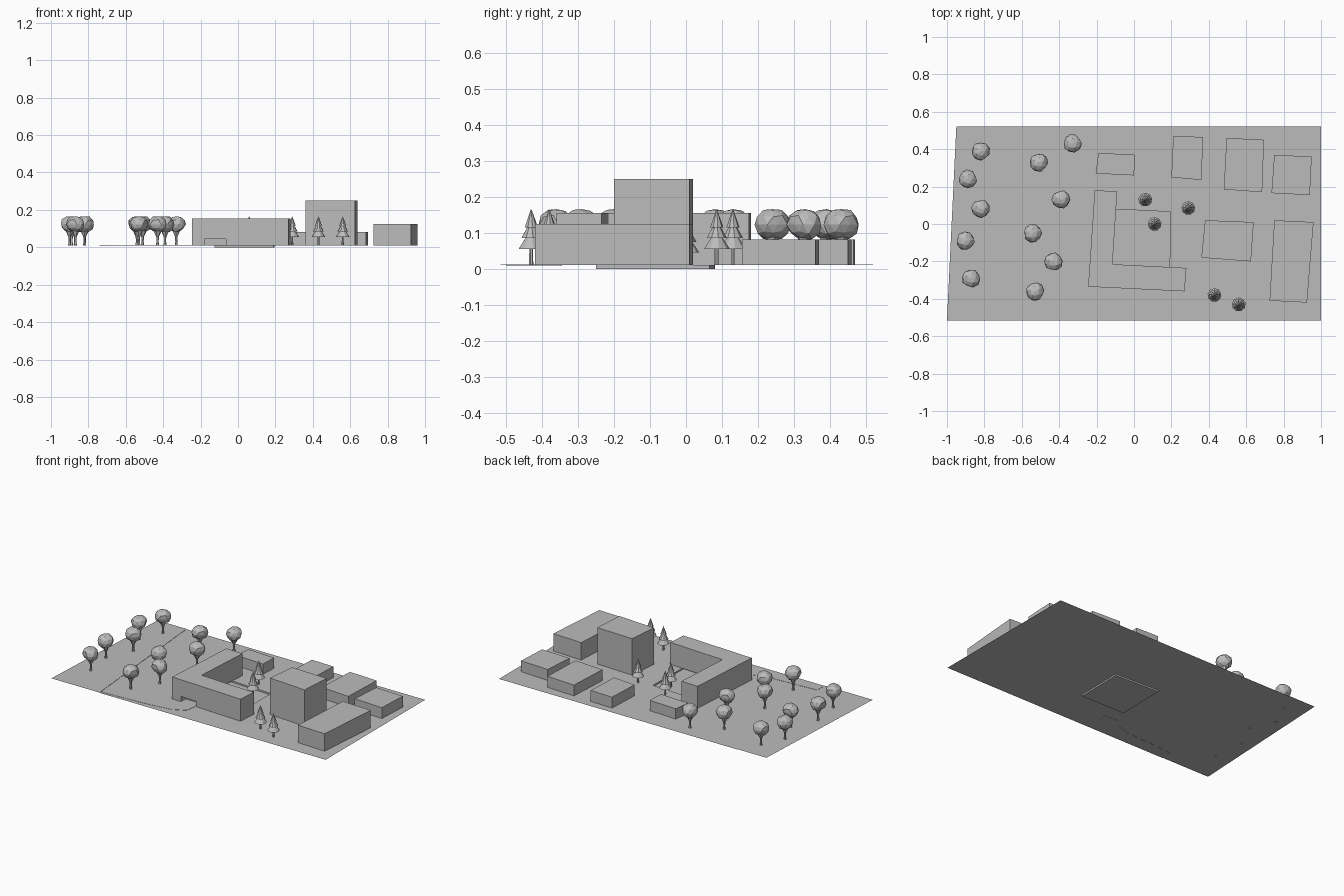
import bpy, bmesh, random
from math import pi, cos, sin
from mathutils import Vector

if "Cube" in bpy.data.objects:
    bpy.data.objects.remove(bpy.data.objects["Cube"])

random.seed(4)
GROUND = 0.01

grey = bpy.data.materials.new("plain grey")
grey.use_nodes = True
grey.diffuse_color = (0.5, 0.5, 0.5, 1)
grey.node_tree.nodes["Principled BSDF"].inputs["Base Color"].default_value = (0.5, 0.5, 0.5, 1)


def add_object(name, mesh, location=(0, 0, 0), turn=0):
    ob = bpy.data.objects.new(name, mesh)
    ob.location = location
    ob.rotation_euler.z = turn
    bpy.context.collection.objects.link(ob)
    return ob


def finish(name, bm, recalc=True):
    if recalc:
        bmesh.ops.recalc_face_normals(bm, faces=bm.faces)
    mesh = bpy.data.meshes.new(name)
    bm.to_mesh(mesh)
    bm.free()
    mesh.materials.append(grey)
    return mesh


def prism(name, outline, bottom, top):
    """Vertical block over a closed outline."""
    bm = bmesh.new()
    face = bm.faces.new([bm.verts.new((x, y, bottom)) for x, y in outline])
    walls = bmesh.ops.extrude_face_region(bm, geom=[face], use_keep_orig=True)
    for v in walls["geom"]:
        if isinstance(v, bmesh.types.BMVert):
            v.co.z = top
    return add_object(name, finish(name, bm))


def lathe(bm, profile, sides):
    """Revolve (radius, height) points, leaving no caps."""
    rings = [[bm.verts.new((r * cos(2 * pi * i / sides), r * sin(2 * pi * i / sides), z))
              for i in range(sides)] for r, z in profile]
    for a, b in zip(rings, rings[1:]):
        for i in range(sides):
            j = (i + 1) % sides
            bm.faces.new((a[i], a[j], b[j], b[i]))


# Ground east of the path, with a sunken courtyard
bm = bmesh.new()
outer = [(-.65, -.515), (1, -.515), (1, .52), (-.74, .52)]
court = [(-.125, -.245), (.19, -.25), (.195, .065), (-.12, .08)]
loops = [[bm.verts.new((x, y, z)) for x, y in pts]
         for pts, z in ((outer, GROUND), (court, GROUND), (court, 0))]
for a, b in zip(loops, loops[1:]):
    for i in range(4):
        j = (i + 1) % 4
        bm.faces.new((a[i], a[j], b[j], b[i]))
bm.faces.new(loops[2])
add_object("town_ground", finish("town_ground", bm, False))

# Park ground, a tiny step higher, with the step wall
bm = bmesh.new()
park = [bm.verts.new((x, y, GROUND + .002)) for x, y in
        [(-1, -.515), (-.65, -.515), (-.74, .52), (-.95, .52)]]
bm.faces.new(park)
foot = [bm.verts.new((v.co.x, v.co.y, GROUND)) for v in park[1:3]]
bm.faces.new((park[1], foot[0], foot[1], park[2]))
add_object("park_ground", finish("park_ground", bm, False))

# Driveway leading to the garage
prism("driveway", [(-.65, -.5), (-.3, -.48), (-.16, -.46), (-.08, -.42), (-.07, -.35),
                   (-.17, -.345), (-.2, -.39), (-.3, -.42), (-.65, -.44)], .009, .0115)

# Buildings: outline and roof height
buildings = {
    "corner_block": ([(-.245, -.335), (.27, -.36), (.28, -.235), (-.115, -.215),
                      (-.09, .175), (-.21, .18)], .155),
    "tower": ([(.36, -.18), (.625, -.2), (.64, .01), (.38, .02)], .25),
    "east_hall": ([(.725, -.41), (.925, -.42), (.96, .01), (.75, .02)], .125),
    "north_east_house": ([(.735, .165), (.94, .155), (.95, .36), (.75, .37)], .082),
    "north_house": ([(.48, .185), (.685, .17), (.695, .45), (.495, .46)], .082),
    "narrow_house": ([(.2, .25), (.36, .235), (.37, .465), (.21, .47)], .082),
    "small_house": ([(-.205, .27), (0, .26), (.005, .37), (-.19, .38)], .078),
}
blocks = {n: prism(n, pts, GROUND, top) for n, (pts, top) in buildings.items()}

# Garage opening cut into the corner block
cutter = prism("garage_cutter", [(-.18, -.4), (-.065, -.4), (-.065, -.29), (-.18, -.29)], 0, .045)
cutter.hide_render = True
cutter.hide_viewport = True
cut = blocks["corner_block"].modifiers.new("garage", "BOOLEAN")
cut.operation = "DIFFERENCE"
cut.object = cutter

# Leafy tree: flared trunk and faceted crown
bm = bmesh.new()
lathe(bm, [(.009, 0), (.006, .02), (.007, .045), (.022, .078)], 6)
crown = bmesh.ops.create_icosphere(bm, subdivisions=2, radius=1)["verts"]
for v in crown:
    v.co *= random.uniform(.9, 1.08)
    v.co = Vector((v.co.x * .049, v.co.y * .049, v.co.z * .045 + .113))
leafy = finish("leafy_tree", bm)
leafy_spots = [(-.82, .39), (-.89, .24), (-.82, .08), (-.9, -.09), (-.87, -.29), (-.51, .33),
               (-.33, .43), (-.39, .13), (-.54, -.05), (-.43, -.2), (-.53, -.36)]
for i, (x, y) in enumerate(leafy_spots):
    add_object(f"leafy_tree_{i + 1}", leafy, (x, y, GROUND), i * 1.3)

# Fir tree: thin trunk and three stacked skirts
bm = bmesh.new()
lathe(bm, [(.006, 0), (.005, .06)], 6)
for radius, low, high in ((.037, .045, .1), (.029, .075, .125), (.019, .105, .155)):
    bmesh.ops.create_cone(bm, cap_ends=True, segments=9, radius1=radius, radius2=.001,
                          depth=high - low)
    for v in bm.verts[-18:]:
        v.co.z += (low + high) / 2
fir = finish("fir_tree", bm)
for i, (x, y) in enumerate([(.06, .13), (.29, .085), (.11, 0), (.43, -.38), (.56, -.43)]):
    # Firs inside the courtyard stand on its lower floor
    add_object(f"fir_tree_{i + 1}", fir, (x, y, 0 if i == 2 else GROUND), i * .7)
